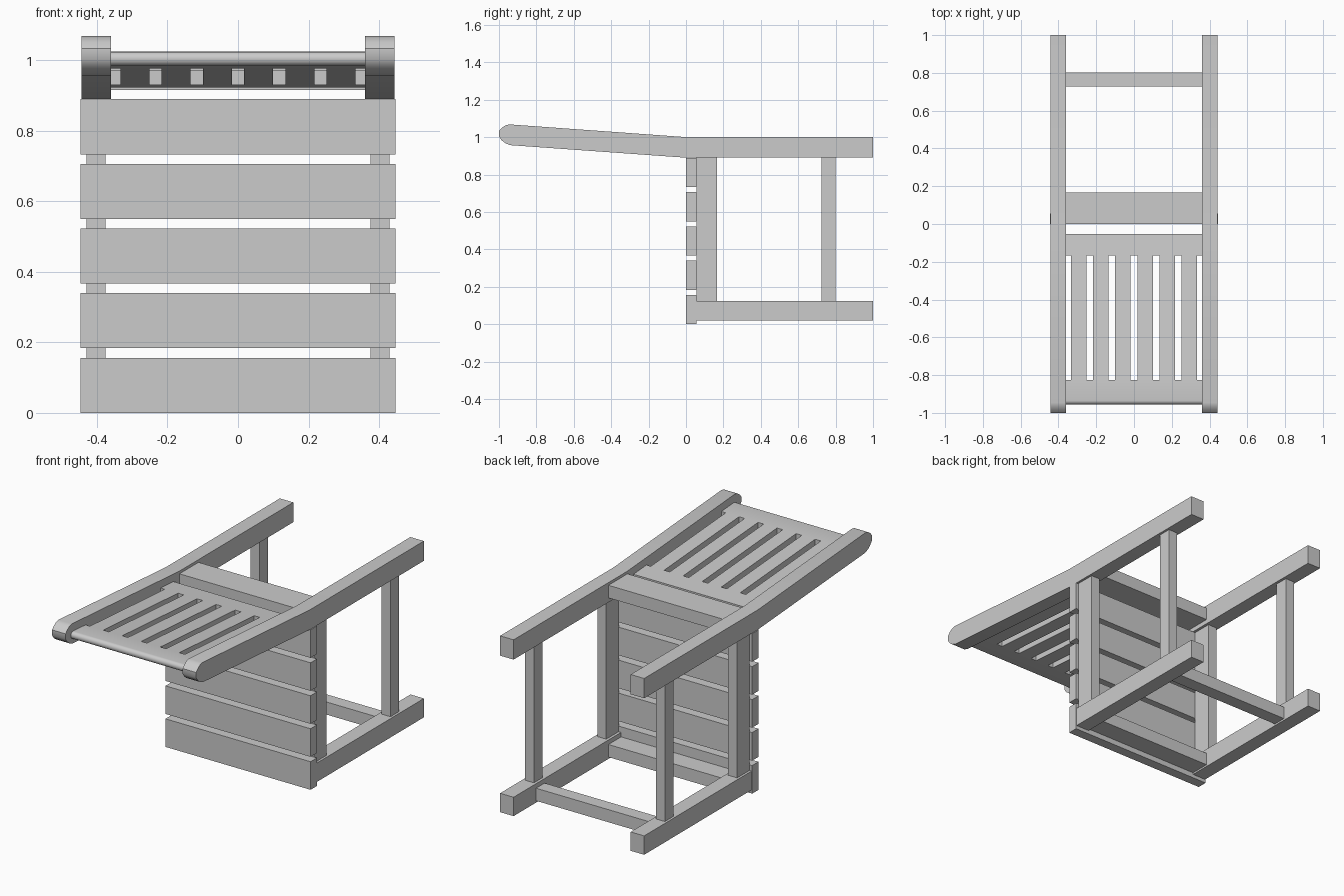
import bpy, bmesh, math

if "Cube" in bpy.data.objects:
    bpy.data.objects.remove(bpy.data.objects["Cube"])


def prism(name, profile, x0, x1, smooth=False):
    """Extrude a closed (y, z) outline along x."""
    bm = bmesh.new()
    face = bm.faces.new([bm.verts.new((x0, y, z)) for y, z in profile])
    ext = bmesh.ops.extrude_face_region(bm, geom=[face])
    moved = [v for v in ext["geom"] if isinstance(v, bmesh.types.BMVert)]
    bmesh.ops.translate(bm, verts=moved, vec=(x1 - x0, 0, 0))
    bmesh.ops.recalc_face_normals(bm, faces=bm.faces)
    me = bpy.data.meshes.new(name)
    bm.to_mesh(me)
    bm.free()
    ob = bpy.data.objects.new(name, me)
    bpy.context.collection.objects.link(ob)
    if smooth:
        bpy.ops.object.select_all(action="DESELECT")
        ob.select_set(True)
        bpy.context.view_layer.objects.active = ob
        bpy.ops.object.shade_smooth_by_angle(angle=math.radians(40))
    return ob


def box(name, x0, x1, y0, y1, z0, z1):
    return prism(name, [(y0, z0), (y1, z0), (y1, z1), (y0, z1)], x0, x1)


# side frames: bent long rail with rounded tip, lower rail, two posts
long_rail = [(1, 0.89), (1, 1.0), (0, 1.0), (-0.945, 1.068), (-0.965, 1.063),
             (-0.985, 1.05), (-1, 1.033), (-1, 1.003), (-0.985, 0.982),
             (-0.965, 0.967), (-0.94, 0.957), (0, 0.89)]
for side, s in (("left", -1), ("right", 1)):
    prism(f"long_rail_{side}", long_rail, s * 0.36, s * 0.443, smooth=True)
    box(f"lower_rail_{side}", s * 0.36, s * 0.443, 0.02, 1, 0.02, 0.125)
    box(f"inner_post_{side}", s * 0.375, s * 0.43, 0.055, 0.165, 0.12, 0.895)
    box(f"outer_post_{side}", s * 0.375, s * 0.43, 0.725, 0.80, 0.12, 0.895)

# wide front slats
for i in range(5):
    z = i * 0.1833
    box(f"front_slat_{i + 1}", -0.446, 0.446, 0.0, 0.056, z, z + 0.156)

# cross bars between the side frames
box("upper_cross_bar", -0.365, 0.365, 0.0, 0.167, 0.915, 0.985)
box("lower_cross_bar", -0.365, 0.365, 0.056, 0.167, 0.03, 0.10)
box("end_cross_bar", -0.365, 0.365, 0.728, 0.803, 0.03, 0.10)


# slatted panel following the tilt of the long rails
def under(y):
    return 0.922 - 0.07 * (y + 0.05)


def tilted(y0, y1, t=0.04):
    return [(y0, under(y0)), (y1, under(y1)), (y1, under(y1) + t), (y0, under(y0) + t)]


prism("panel_base_rail", tilted(-0.167, -0.053), -0.365, 0.365)
end_curve = [(-0.935 - 0.02 * math.cos(a), under(-0.935) + 0.02 + 0.02 * math.sin(a))
             for a in [math.radians(d) for d in range(-90, 91, 20)]]
prism("panel_end_rail", end_curve + [(-0.825, under(-0.825) + 0.04), (-0.825, under(-0.825))],
      -0.365, 0.365, smooth=True)
for i in range(6):
    x = (i - 2.5) * 0.117
    prism(f"panel_slat_{i + 1}", tilted(-0.83, -0.16), x - 0.041, x + 0.041)
